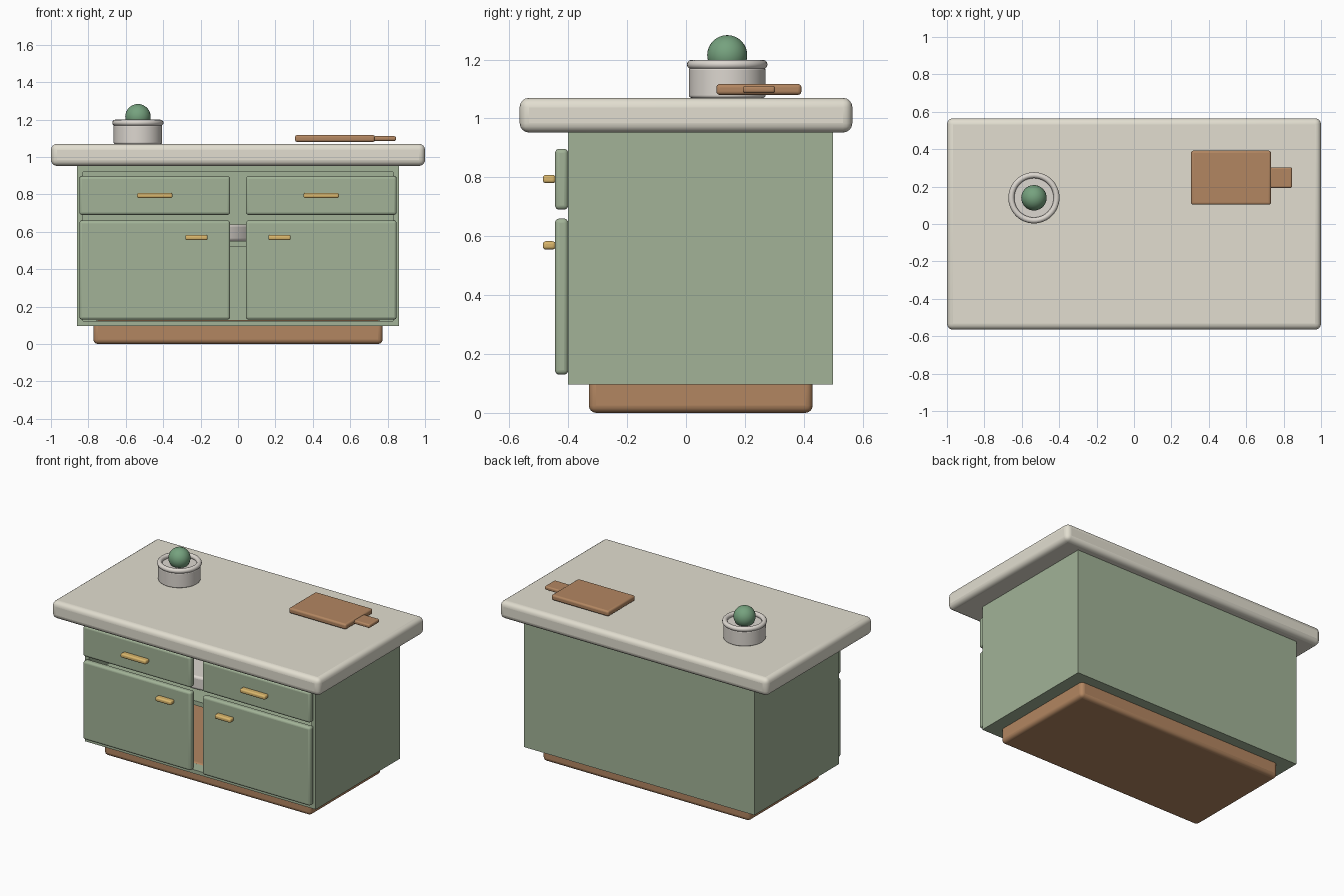
import bpy, math

if "Cube" in bpy.data.objects:
    bpy.data.objects.remove(bpy.data.objects["Cube"])

def mat(name, rgb):
    m = bpy.data.materials.new(name)
    m.diffuse_color = (*rgb, 1)
    m.use_nodes = True
    m.node_tree.nodes["Principled BSDF"].inputs["Base Color"].default_value = m.diffuse_color
    return m

GREEN = mat("sage_paint", (0.36, 0.45, 0.31))
CREAM = mat("cream_stone", (0.76, 0.73, 0.63))
WOOD = mat("warm_wood", (0.45, 0.24, 0.12))
BRASS = mat("brass", (0.70, 0.47, 0.15))
CERAMIC = mat("ceramic", (0.72, 0.68, 0.63))
LEAF = mat("leaf_green", (0.18, 0.36, 0.21))

def finish(o, name, material, bevel=0.0):
    o.name = name
    o.data.materials.append(material)
    if bevel:
        b = o.modifiers.new("bevel", 'BEVEL')
        b.width, b.segments, b.limit_method = bevel, 4, 'ANGLE'
        b.angle_limit = math.radians(40)
    bpy.ops.object.shade_smooth_by_angle(angle=math.radians(35))
    return o

def box(name, x, y, z, material, bevel=0.0):
    """Box from (min, max) ranges on each axis."""
    bpy.ops.mesh.primitive_cube_add(size=1, location=[sum(r) / 2 for r in (x, y, z)])
    o = bpy.context.object
    o.scale = [r[1] - r[0] for r in (x, y, z)]
    bpy.ops.object.transform_apply(location=False, rotation=False, scale=True)
    return finish(o, name, material, bevel)

def cylinder(name, x, y, z, radius, material, bevel):
    bpy.ops.mesh.primitive_cylinder_add(vertices=48, radius=radius, depth=z[1] - z[0],
                                        location=(x, y, sum(z) / 2))
    return finish(bpy.context.object, name, material, bevel)

# Plinth passes through the cabinet floor
box("plinth", (-0.773, 0.773), (-0.33, 0.43), (0, 0.127), WOOD, 0.025)

# Open-fronted cabinet shell
T = 0.03
box("cabinet_floor", (-0.86, 0.86), (-0.40, 0.50), (0.097, 0.122), GREEN)
box("cabinet_top", (-0.83, 0.83), (-0.40, 0.47), (0.92, 0.957), GREEN)
box("cabinet_back", (-0.86, 0.86), (0.50 - T, 0.50), (0.097, 0.957), GREEN)
box("cabinet_shelf", (-0.83, 0.83), (-0.33, 0.47), (0.52, 0.55), GREEN)

# Mirrored sides, drawers, doors and pulls
for side, s in (("left", -1), ("right", 1)):
    def span(a, b):
        return tuple(sorted((a * s, b * s)))
    box(side + "_cabinet_side", span(0.83, 0.86), (-0.40, 0.50), (0.097, 0.957), GREEN)
    box(side + "_drawer_front", span(0.042, 0.848), (-0.445, -0.40), (0.69, 0.897), GREEN, 0.015)
    box(side + "_door", span(0.042, 0.848), (-0.445, -0.40), (0.13, 0.66), GREEN, 0.015)
    box(side + "_drawer_pull", span(0.35, 0.54), (-0.486, -0.443), (0.78, 0.808), BRASS, 0.01)
    box(side + "_door_pull", span(0.162, 0.282), (-0.486, -0.443), (0.555, 0.583), BRASS, 0.01)

# Stored dish on the inner shelf
cylinder("stored_dish", -0.2, 0.12, (0.55, 0.64), 0.32, CERAMIC, 0.015)

# Countertop
box("countertop", (-1, 1), (-0.565, 0.565), (0.952, 1.07), CREAM, 0.032)

# Pot with rounded rim and a ball plant
PX, PY = -0.535, 0.14
cylinder("pot_body", PX, PY, (1.07, 1.172), 0.13, CERAMIC, 0.008)
bpy.ops.mesh.primitive_torus_add(location=(PX, PY, 1.183), major_radius=0.121, minor_radius=0.016,
                                 major_segments=48, minor_segments=12)
finish(bpy.context.object, "pot_rim", CERAMIC)
bpy.ops.mesh.primitive_uv_sphere_add(segments=32, ring_count=16, radius=0.068,
                                     location=(PX, PY, 1.215))
finish(bpy.context.object, "pot_plant", LEAF)

# Cutting board with handle
box("cutting_board", (0.305, 0.732), (0.103, 0.392), (1.08, 1.117), WOOD, 0.012)
box("cutting_board_handle", (0.725, 0.845), (0.193, 0.303), (1.086, 1.111), WOOD, 0.009)
